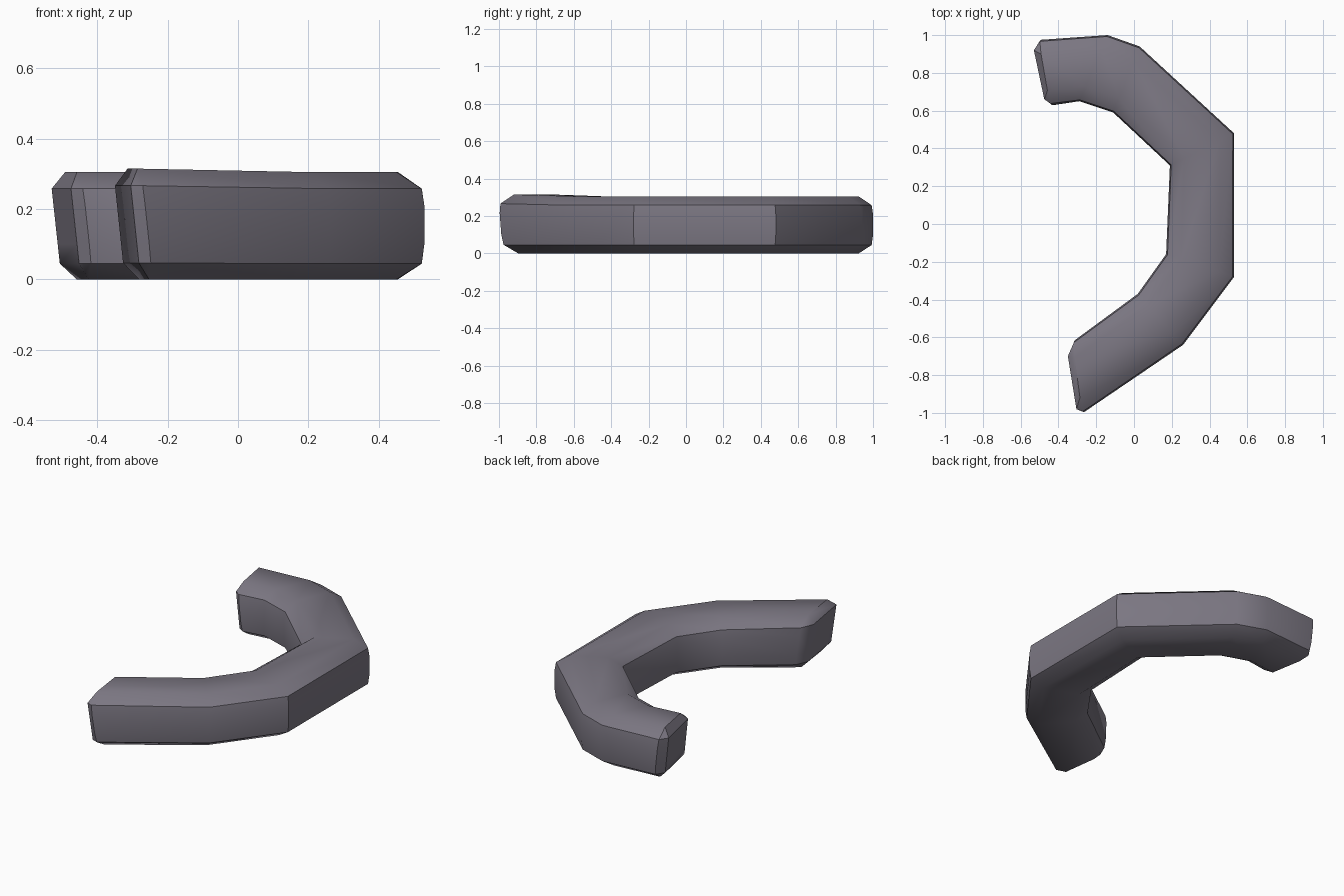
import bpy
import bmesh
import math
from mathutils import Vector

cube = bpy.data.objects.get("Cube")
if cube:
    bpy.data.objects.remove(cube, do_unlink=True)

# Outer and inner edge of the curved bar, station by station
OUTER = [(-0.50, 0.975), (-0.14, 1.0), (0.03, 0.94), (0.53, 0.48),
         (0.53, -0.28), (0.26, -0.64), (-0.27, -1.0)]
INNER = [(-0.44, 0.63), (-0.29, 0.65), (-0.11, 0.59), (0.19, 0.31),
         (0.17, -0.16), (0.02, -0.37), (-0.32, -0.62)]
# End plates: outer corner, inner corner
BACK_CAP = ((-0.53, 0.92), (-0.475, 0.66))
FRONT_CAP = ((-0.305, -0.98), (-0.35, -0.70))
SIDE_LEVELS = [(0.045, 0.008), (0.10, 0), (0.21, 0), (0.258, 0.008)]
TOP = 0.305
CHAMFER = 0.22
LAST = len(OUTER) - 1

bm = bmesh.new()


def place(point, z, station):
    """Add a vertex; both ends lean outward, the front end rises slightly."""
    x, y = point
    if station in (0, LAST):
        lean = 1 - z / 0.258
        x += 0.028 * lean
        if station == LAST:
            y += 0.02 * lean
            z += 0.01 * z / TOP
    return bm.verts.new((x, y, z))


def section(station):
    a, b = Vector(OUTER[station]), Vector(INNER[station])
    across = (b - a).normalized()
    outer = [place(a + across * d, z, station) for z, d in SIDE_LEVELS]
    inner = [place(b - across * d, z, station) for z, d in SIDE_LEVELS]
    edges = (a.lerp(b, CHAMFER), b.lerp(a, CHAMFER))
    top = [place(p, TOP, station) for p in edges]
    bottom = [place(p, 0, station) for p in edges]
    return outer, top, inner, bottom


def loop(sec):
    outer, top, inner, bottom = sec
    return outer + top + inner[::-1] + bottom[::-1]


def close_end(sec, cap, station):
    """Chamfered end: plate, bevel strips and corner triangles."""
    outer, top, inner, bottom = sec
    co, ci = [[place(p, z, station) for z, d in SIDE_LEVELS] for p in cap]
    for strip_a, strip_b in ((outer, co), (co, ci), (ci, inner)):
        for k in range(len(SIDE_LEVELS) - 1):
            bm.faces.new((strip_a[k], strip_b[k], strip_b[k + 1], strip_a[k + 1]))
    for k, flat in ((-1, top), (0, bottom)):
        bm.faces.new((co[k], ci[k], flat[1], flat[0]))
        bm.faces.new((outer[k], co[k], flat[0]))
        bm.faces.new((inner[k], flat[1], ci[k]))


# Bar body skinned between stations
sections = [section(i) for i in range(len(OUTER))]
for s, t in zip(sections, sections[1:]):
    p, q = loop(s), loop(t)
    for k in range(len(p)):
        n = (k + 1) % len(p)
        bm.faces.new((p[k], p[n], q[n], q[k]))
close_end(sections[0], BACK_CAP, 0)
close_end(sections[-1], FRONT_CAP, LAST)
bmesh.ops.recalc_face_normals(bm, faces=bm.faces[:])

mesh = bpy.data.meshes.new("curved_bar")
bm.to_mesh(mesh)
bm.free()
bar = bpy.data.objects.new("curved_bar", mesh)
bpy.context.collection.objects.link(bar)

# Single grey colour
color = (0.2, 0.185, 0.225, 1)
mat = bpy.data.materials.new("violet_grey")
mat.use_nodes = True
mat.diffuse_color = color
mat.node_tree.nodes["Principled BSDF"].inputs["Base Color"].default_value = color
mesh.materials.append(mat)

# Smooth shading with sharp chamfer edges
bpy.ops.object.select_all(action="DESELECT")
bar.select_set(True)
bpy.context.view_layer.objects.active = bar
bpy.ops.object.shade_smooth_by_angle(angle=math.radians(35))
